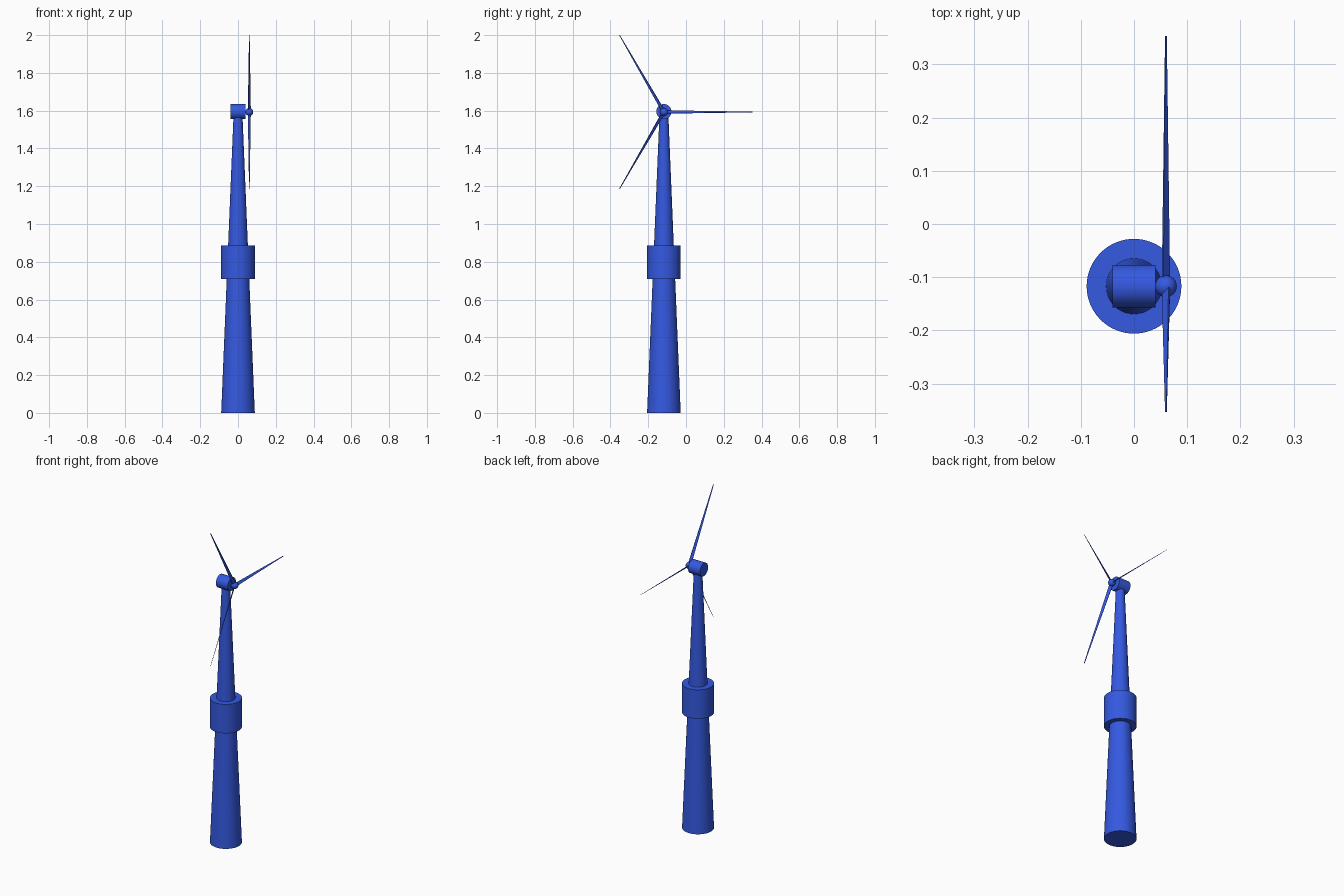
import bpy, bmesh
from math import radians
from mathutils import Matrix, Vector

if "Cube" in bpy.data.objects:
    bpy.data.objects.remove(bpy.data.objects["Cube"])

CY = -0.117                       # tower axis offset in y
HUB = Vector((0.06, CY, 1.593))   # rotor centre
TIP = 0.47                        # blade length
PITCH = radians(50)               # blade chord angle away from the wind axis

blue = bpy.data.materials.new("blue")
blue.diffuse_color = (0.035, 0.1, 0.75, 1)
blue.use_nodes = True
blue.node_tree.nodes["Principled BSDF"].inputs["Base Color"].default_value = blue.diffuse_color


def finish(obj, name):
    obj.name = name
    obj.data.materials.append(blue)
    return obj


def cone(name, r1, r2, loc, depth, rot=(0, 0, 0)):
    bpy.ops.mesh.primitive_cone_add(vertices=64, radius1=r1, radius2=r2, depth=depth,
                                    location=loc, rotation=rot)
    return finish(bpy.context.object, name)


# tapered tower and the wide collar around its middle
cone("tower", 0.089, 0.023, (0, CY, 0.7965), 1.593)
cone("collar", 0.089, 0.089, (0, CY, 0.798), 0.178)

# generator housing, lying along x
cone("nacelle", 0.04, 0.04, (0, CY, 1.595), 0.08, (0, radians(90), 0))

# round hub
bpy.ops.mesh.primitive_uv_sphere_add(segments=32, ring_count=16, radius=0.0205, location=HUB)
hub = finish(bpy.context.object, "hub")
bpy.ops.object.shade_smooth()


# pitched blade: thin box along y, tapering to the tip
def blade(name, angle):
    bm = bmesh.new()
    bmesh.ops.create_cube(bm, size=1)
    for v in bm.verts:
        tip = v.co.y > 0
        v.co.x *= 0.004 if tip else 0.02
        v.co.z *= 0.001 if tip else 0.004
        v.co.y = TIP if tip else 0
    bm.transform(Matrix.Translation(HUB) @ Matrix.Rotation(angle, 4, 'X')
                 @ Matrix.Rotation(PITCH, 4, 'Y'))
    mesh = bpy.data.meshes.new(name)
    bm.to_mesh(mesh)
    bm.free()
    obj = bpy.data.objects.new(name, mesh)
    bpy.context.collection.objects.link(obj)
    finish(obj, name)


for i in range(3):
    blade(f"blade_{i + 1}", radians(120 * i))
